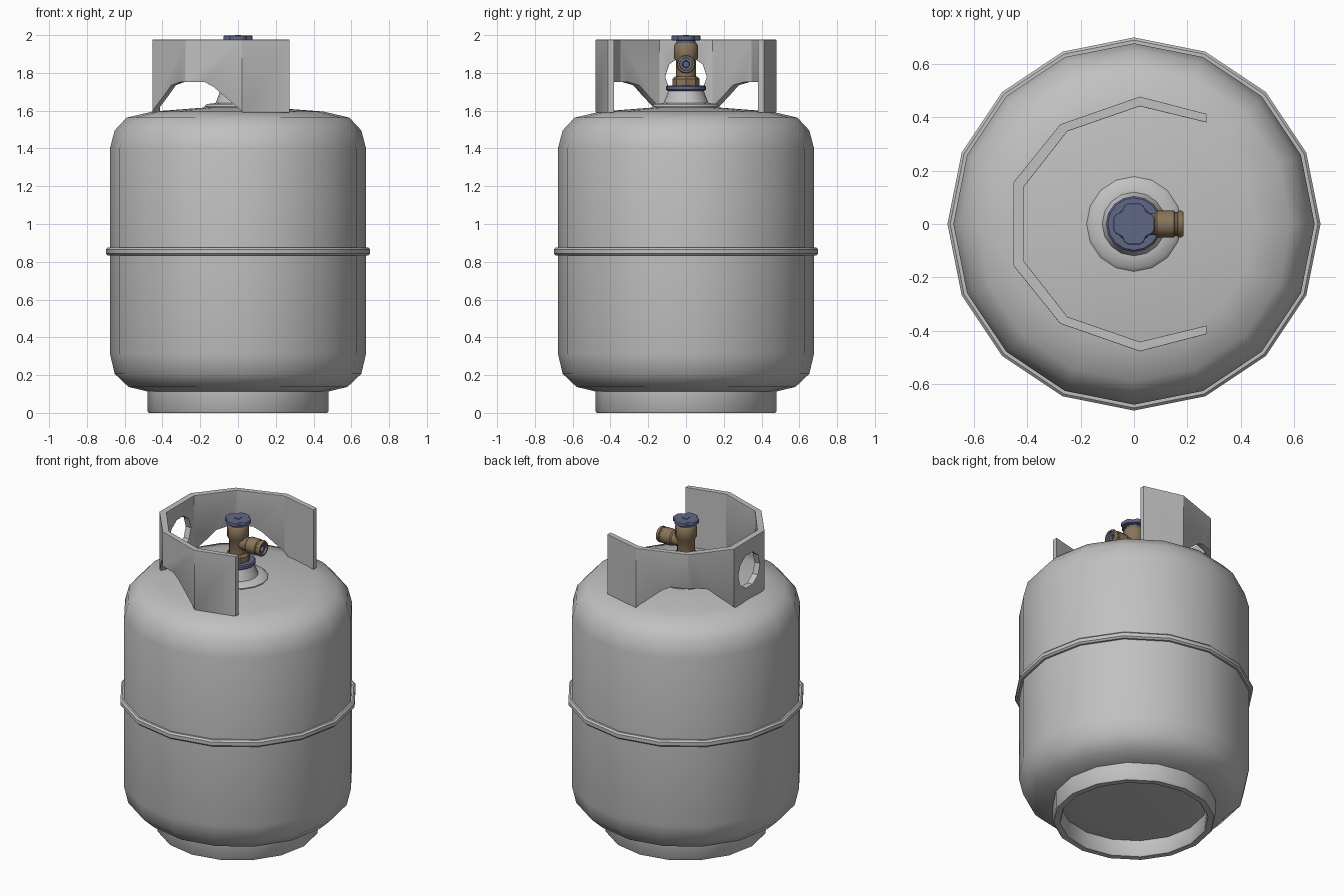
import bpy, bmesh, math
from mathutils import Matrix, Vector

if "Cube" in bpy.data.objects:
    bpy.data.objects.remove(bpy.data.objects["Cube"])


def material(name, rgb):
    m = bpy.data.materials.new(name)
    m.diffuse_color = (*rgb, 1)
    m.use_nodes = True
    m.node_tree.nodes["Principled BSDF"].inputs["Base Color"].default_value = m.diffuse_color
    return m


GREY = material("painted_grey", (0.53, 0.53, 0.53))
BRASS = material("dull_brass", (0.25, 0.18, 0.10))
BLUE = material("slate_blue", (0.12, 0.135, 0.24))


def finish(name, bm, mat, angle=40):
    bmesh.ops.remove_doubles(bm, verts=bm.verts, dist=1e-5)
    bmesh.ops.recalc_face_normals(bm, faces=bm.faces)
    me = bpy.data.meshes.new(name)
    bm.to_mesh(me)
    bm.free()
    ob = bpy.data.objects.new(name, me)
    bpy.context.collection.objects.link(ob)
    me.materials.append(mat)
    smooth(ob, angle)
    return ob


def smooth(ob, angle):
    bpy.ops.object.select_all(action='DESELECT')
    ob.select_set(True)
    bpy.context.view_layer.objects.active = ob
    bpy.ops.object.shade_smooth_by_angle(angle=math.radians(angle))


def lathe(name, profile, mat, sides=16, closed=False, matrix=None, angle=40):
    """Spin (radius, height) points about z."""
    bm = bmesh.new()
    rings = [[bm.verts.new((r * math.cos(2 * math.pi * i / sides),
                            r * math.sin(2 * math.pi * i / sides), z))
              for i in range(sides)] if r > 0 else [bm.verts.new((0, 0, z))]
             for r, z in profile]
    pairs = list(zip(rings, rings[1:]))
    if closed:
        pairs.append((rings[-1], rings[0]))
    for a, b in pairs:
        for i in range(sides):
            j = (i + 1) % sides
            if len(a) == 1:
                bm.faces.new((a[0], b[i], b[j]))
            elif len(b) == 1:
                bm.faces.new((a[i], a[j], b[0]))
            else:
                bm.faces.new((a[i], a[j], b[j], b[i]))
    if matrix:
        bm.transform(matrix)
    return finish(name, bm, mat, angle)


def prism(name, points, vector, mat):
    """Extrude a flat polygon of 3D points along a vector."""
    bm = bmesh.new()
    f = bm.faces.new([bm.verts.new(p) for p in points])
    ext = bmesh.ops.extrude_face_region(bm, geom=[f])
    bmesh.ops.translate(bm, vec=vector,
                        verts=[v for v in ext["geom"] if isinstance(v, bmesh.types.BMVert)])
    return finish(name, bm, mat)


def apply_modifiers(ob):
    bpy.ops.object.select_all(action='DESELECT')
    ob.select_set(True)
    bpy.context.view_layer.objects.active = ob
    for m in list(ob.modifiers):
        bpy.ops.object.modifier_apply(modifier=m.name)


# tank shell, foot ring and waist band
lathe("tank_body", [(0, 0.095), (0.30, 0.098), (0.45, 0.106), (0.58, 0.138), (0.653, 0.207),
                    (0.678, 0.313), (0.678, 1.40), (0.653, 1.495), (0.59, 1.563),
                    (0.455, 1.595), (0.17, 1.617), (0, 1.62)], GREY)
lathe("foot_ring", [(0.472, 0), (0.478, 0.008), (0.478, 0.125), (0.43, 0.125),
                    (0.43, 0.008), (0.436, 0)], GREY, closed=True)
lathe("waist_band", [(0.665, 0.833), (0.69, 0.833), (0.70, 0.843), (0.70, 0.865),
                     (0.69, 0.875), (0.665, 0.875)], GREY, closed=True)

# guard collar: open faceted wall around the valve
half_out = [(0.273, 0.413), (0.022, 0.478), (-0.277, 0.374), (-0.452, 0.157)]
half_in = [(0.273, 0.381), (0.022, 0.442), (-0.25, 0.348), (-0.413, 0.140)]
outer = half_out + [(x, -y) for x, y in reversed(half_out)]
inner = half_in + [(x, -y) for x, y in reversed(half_in)]
collar = prism("guard_collar", [(x, y, 1.59) for x, y in outer + inner[::-1]],
               (0, 0, 0.386), GREY)

# cutters: two side notches and the round hole in the back panel
notch = [(-0.30, 1.55), (-0.27, 1.60), (-0.18, 1.676), (-0.115, 1.735), (-0.04, 1.752),
         (0.10, 1.752), (0.15, 1.725), (0.30, 1.597), (0.33, 1.55)]
a = math.radians(126.6)
cutters = []
for side in (1, -1):
    out = Vector((math.cos(a), side * math.sin(a), 0))
    tan = Vector((math.sin(a), -side * math.cos(a), 0))
    pts = [out * 0.2 + tan * s + Vector((0, 0, z)) for s, z in notch]
    cutters.append(prism("notch_cutter", pts, out * 0.5, GREY))
hole = [(-0.6, 0.11 * math.cos(i * math.pi / 5), 1.78 + 0.11 * math.sin(i * math.pi / 5))
        for i in range(10)]
cutters.append(prism("hole_cutter", hole, (0.4, 0, 0), GREY))
for c in cutters:
    m = collar.modifiers.new("cut", 'BOOLEAN')
    m.operation, m.solver, m.object = 'DIFFERENCE', 'EXACT', c
bev = collar.modifiers.new("bevel", 'BEVEL')
bev.width, bev.segments, bev.limit_method = 0.006, 2, 'ANGLE'
bev.angle_limit = math.radians(50)
apply_modifiers(collar)
smooth(collar, 30)
for c in cutters:
    bpy.data.objects.remove(c)

# neck on top of the dome
lathe("neck_flange", [(0, 1.60), (0.176, 1.60), (0.178, 1.622), (0.165, 1.635),
                      (0.12, 1.64), (0, 1.64)], GREY)
lathe("neck", [(0.122, 1.635), (0.115, 1.65), (0.092, 1.71), (0, 1.71)], GREY)
lathe("neck_seal", [(0, 1.705), (0.098, 1.705), (0.105, 1.711), (0.105, 1.727),
                    (0.098, 1.733), (0, 1.733)], BLUE)

# brass valve
lathe("valve_nut", [(0, 1.73), (0.072, 1.73), (0.072, 1.768), (0.06, 1.782), (0, 1.782)],
      BRASS, sides=8, angle=30)
lathe("valve_body", [(0.054, 1.775), (0.054, 1.865), (0.064, 1.88), (0.064, 1.945),
                     (0.055, 1.958), (0.03, 1.96), (0.03, 1.98), (0, 1.98)], BRASS, sides=12)
along_x = Matrix.Translation((0, 0, 1.846)) @ Matrix.Rotation(math.pi / 2, 4, 'Y')
lathe("valve_outlet", [(0, 0), (0.042, 0), (0.042, 0.078), (0.05, 0.086), (0.05, 0.150),
                       (0.045, 0.154), (0.045, 0.162), (0.05, 0.166), (0.05, 0.178),
                       (0.045, 0.185), (0.035, 0.185), (0.033, 0.150), (0, 0.150)],
      BRASS, sides=12, matrix=along_x)
lathe("outlet_plug", [(0.034, 0.151), (0.034, 0.172), (0.02, 0.172), (0.016, 0.156), (0, 0.156)],
      BLUE, sides=12, matrix=along_x)

# four-lobed hand wheel with a square centre
lobe = [(0.046, -0.046), (0.068, -0.036), (0.077, -0.022), (0.077, 0.022), (0.068, 0.036)]
wheel = []
for k in range(4):
    c, s = round(math.cos(k * math.pi / 2)), round(math.sin(k * math.pi / 2))
    wheel += [(x * c - y * s, x * s + y * c, 1.972) for x, y in lobe]
hand_wheel = prism("hand_wheel", wheel, (0, 0, 0.025), BLUE)
bev = hand_wheel.modifiers.new("bevel", 'BEVEL')
bev.width, bev.segments, bev.limit_method = 0.005, 2, 'ANGLE'
bev.angle_limit = math.radians(60)
apply_modifiers(hand_wheel)
smooth(hand_wheel, 40)
prism("wheel_centre", [(x, y, 1.99) for x, y in
                       ((-0.016, -0.016), (0.016, -0.016), (0.016, 0.016), (-0.016, 0.016))],
      (0, 0, 0.01), BLUE)
lathe("wheel_hub", [(0, 1.955), (0.05, 1.955), (0.05, 1.975), (0, 1.975)], BLUE, sides=12)
